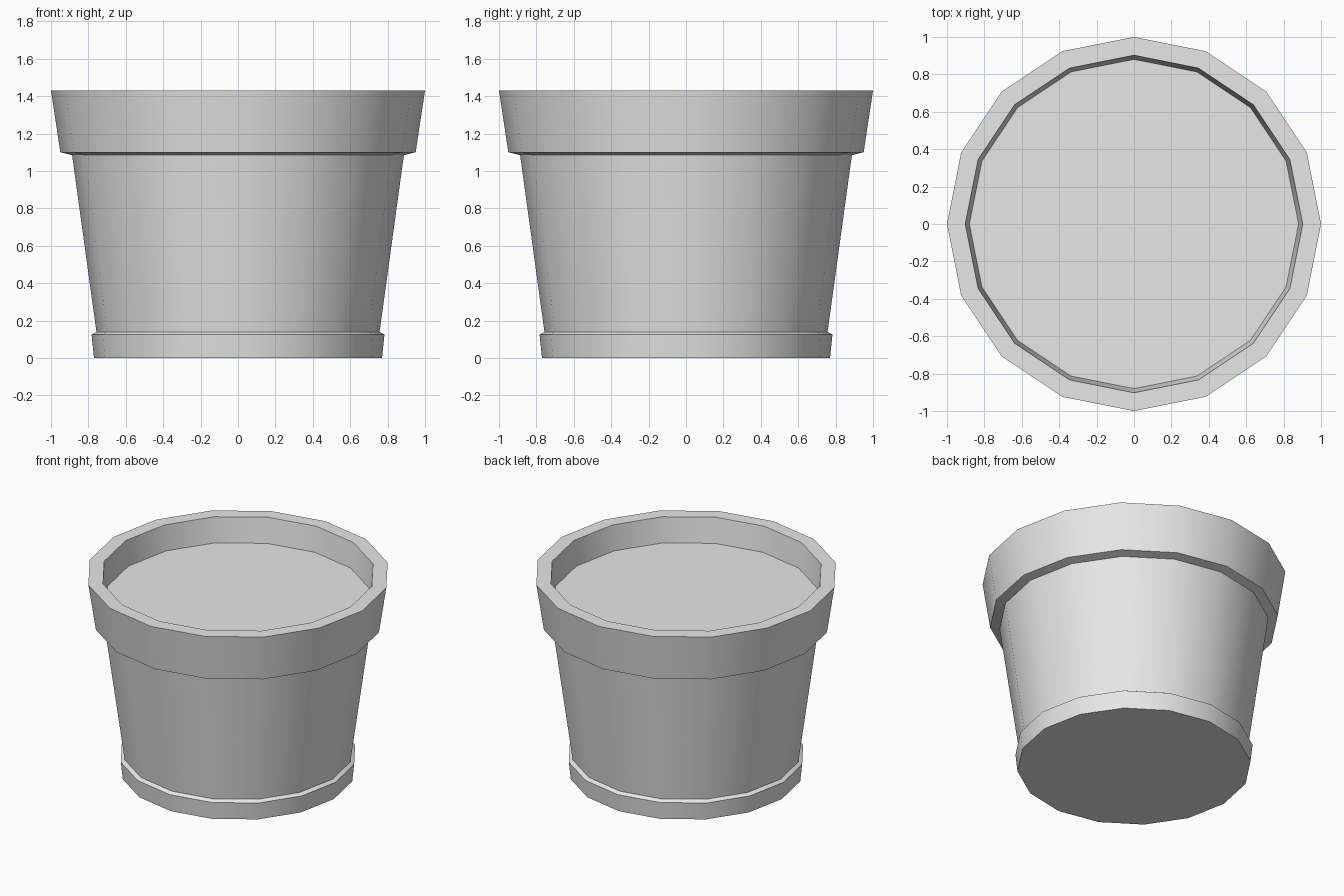
import bpy
import bmesh
from math import cos, sin, tau, radians

SIDES = 16

old = bpy.data.objects.get("Cube")
if old:
    bpy.data.objects.remove(old, do_unlink=True)

grey = bpy.data.materials.new("light_grey")
grey.use_nodes = True
colour = (0.8, 0.8, 0.8, 1)
grey.diffuse_color = colour
grey.node_tree.nodes["Principled BSDF"].inputs["Base Color"].default_value = colour


def lathe(name, profile, cap_start=False, cap_end=False):
    """Turn a (radius, height) profile around the z axis."""
    bm = bmesh.new()
    rings = [[bm.verts.new((r * cos(tau * i / SIDES), r * sin(tau * i / SIDES), z))
              for i in range(SIDES)] for r, z in profile]
    for low, high in zip(rings, rings[1:]):
        for i in range(SIDES):
            j = (i + 1) % SIDES
            bm.faces.new((low[i], low[j], high[j], high[i]))
    if cap_start:
        bm.faces.new(rings[0][::-1])
    if cap_end:
        bm.faces.new(rings[-1])
    mesh = bpy.data.meshes.new(name)
    bm.to_mesh(mesh)
    bm.free()
    mesh.materials.append(grey)
    obj = bpy.data.objects.new(name, mesh)
    bpy.context.collection.objects.link(obj)
    bpy.ops.object.select_all(action="DESELECT")
    obj.select_set(True)
    bpy.context.view_layer.objects.active = obj
    bpy.ops.object.shade_smooth_by_angle(angle=radians(30))
    return obj


SOIL = (0.88, 1.25)

# Pot: foot ring, tapered body, overhanging rim and inner wall
lathe("pot", [
    (0.77, 0), (0.783, 0.125), (0.757, 0.14),
    (0.887, 1.085), (0.95, 1.1), (1, 1.43),
    (0.902, 1.43), SOIL,
], cap_start=True)

# Flat soil surface inside the rim
lathe("soil", [SOIL], cap_end=True)
